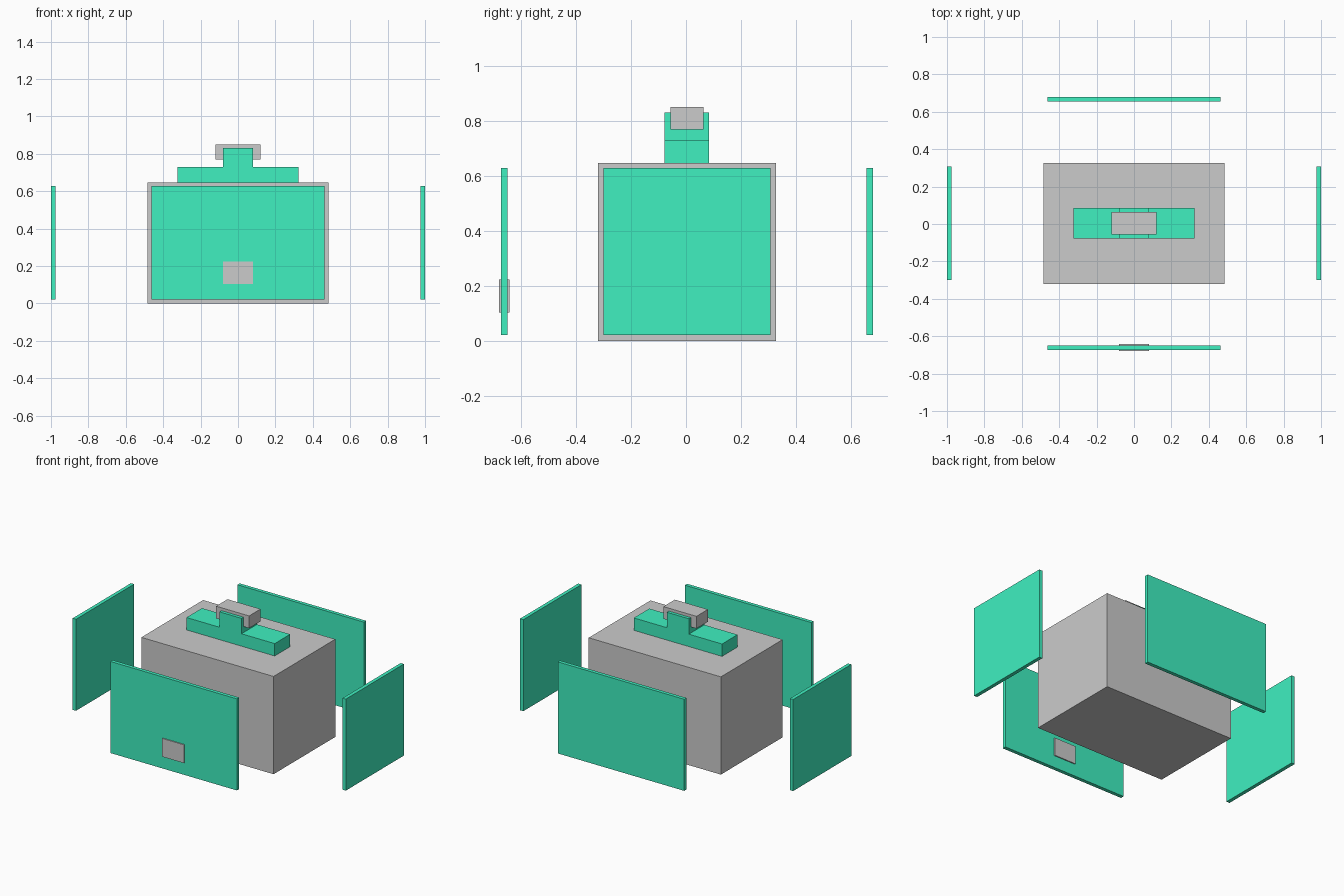
import bpy
import bmesh
from mathutils import Vector

if "Cube" in bpy.data.objects:
    bpy.data.objects.remove(bpy.data.objects["Cube"])

green = bpy.data.materials.new("green")
green.diffuse_color = (0.05, 0.87, 0.53, 1)
green.use_nodes = True
green.node_tree.nodes["Principled BSDF"].inputs["Base Color"].default_value = green.diffuse_color

CY = 0.0035  # depth centre of the body and panels


def box(name, lo, hi, mat=None):
    lo, hi = Vector(lo), Vector(hi)
    bm = bmesh.new()
    bmesh.ops.create_cube(bm, size=1)
    bmesh.ops.scale(bm, vec=hi - lo, verts=bm.verts)
    mesh = bpy.data.meshes.new(name)
    bm.to_mesh(mesh)
    bm.free()
    obj = bpy.data.objects.new(name, mesh)
    obj.location = (lo + hi) / 2
    bpy.context.collection.objects.link(obj)
    if mat:
        mesh.materials.append(mat)
    return obj


# central block
box("body", (-0.484, CY - 0.323, 0), (0.484, CY + 0.323, 0.647))

# floating panels around the block
for side, s in (("left", -1), ("right", 1)):
    x0, x1 = sorted((s * 0.976, s * 1.0))
    box(side + "_panel", (x0, CY - 0.304, 0.022), (x1, CY + 0.304, 0.628), green)
for side, s in (("front", -1), ("back", 1)):
    y = CY + s * 0.6645
    box(side + "_panel", (-0.463, y - 0.012, 0.022), (0.463, y + 0.012, 0.628), green)

# small plate set through the front panel
box("front_plate", (-0.08, -0.68, 0.103), (0.08, -0.642, 0.224))

# stepped handle on top
box("handle_base", (-0.323, CY - 0.081, 0.647), (0.323, CY + 0.081, 0.729), green)
box("handle_stem", (-0.08, CY - 0.081, 0.729), (0.08, CY + 0.081, 0.831), green)
box("handle_grip", (-0.121, CY - 0.06, 0.769), (0.121, CY + 0.06, 0.85))
